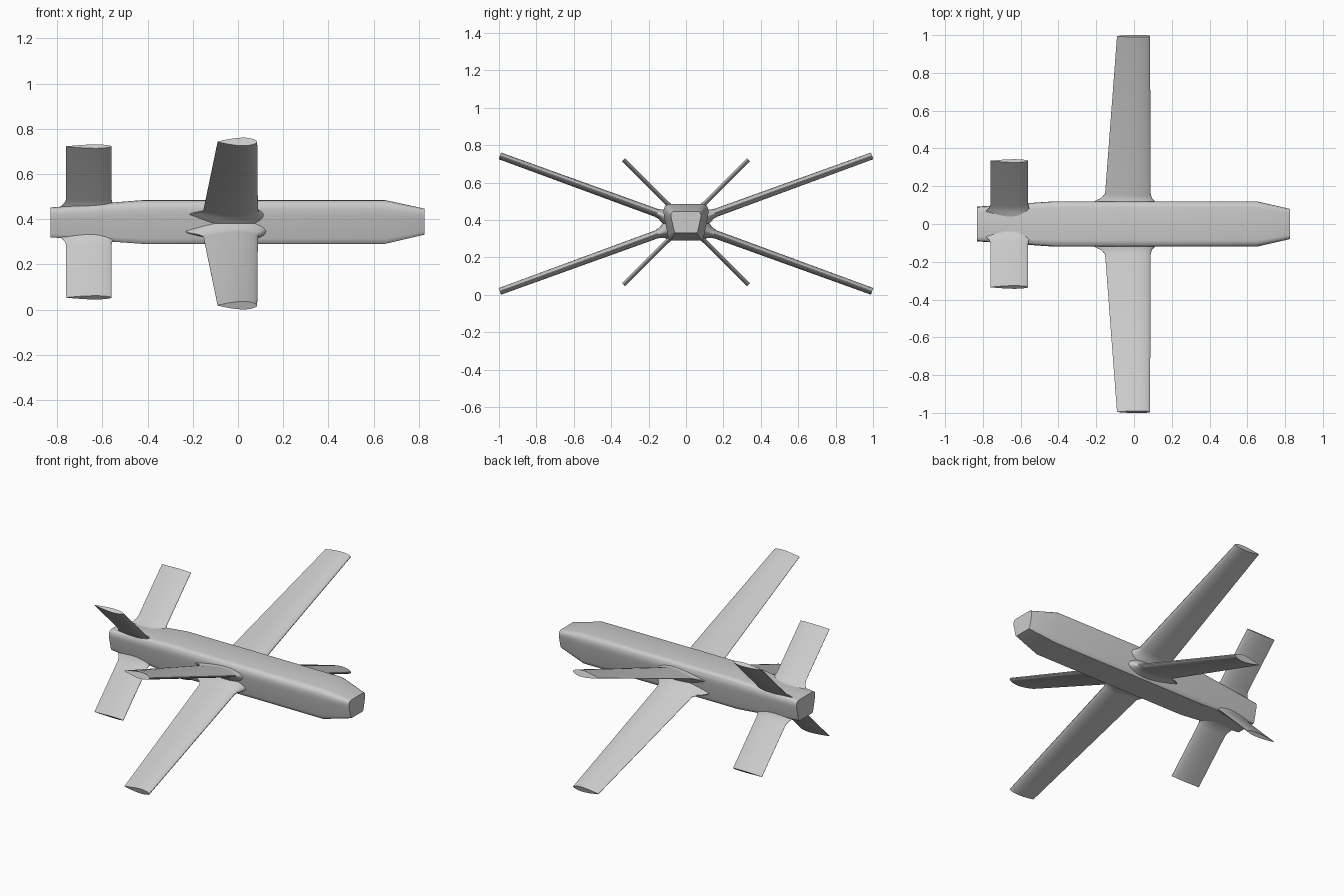
import bpy, bmesh, math

if "Cube" in bpy.data.objects:
    bpy.data.objects.remove(bpy.data.objects["Cube"])

grey = bpy.data.materials.new("light_grey")
grey.diffuse_color = (0.6, 0.6, 0.6, 1)
grey.use_nodes = True
grey.node_tree.nodes["Principled BSDF"].inputs["Base Color"].default_value = grey.diffuse_color


def loft(name, rings, angle=30):
    """Skin a list of equal-length closed rings and cap both ends."""
    bm = bmesh.new()
    vs = [[bm.verts.new(p) for p in ring] for ring in rings]
    n = len(vs[0])
    for a, b in zip(vs, vs[1:]):
        for i in range(n):
            j = (i + 1) % n
            bm.faces.new((a[i], a[j], b[j], b[i]))
    bm.faces.new(vs[0])
    bm.faces.new(vs[-1])
    bmesh.ops.recalc_face_normals(bm, faces=bm.faces)
    me = bpy.data.meshes.new(name)
    bm.to_mesh(me)
    bm.free()
    me.materials.append(grey)
    me.shade_smooth()
    me.set_sharp_from_angle(angle=math.radians(angle))
    ob = bpy.data.objects.new(name, me)
    bpy.context.collection.objects.link(ob)
    return ob


# Fuselage: half section (y, z as fraction of height), mirrored, then scaled
HALF = [(0.72, 1.0), (0.84, 0.985), (0.94, 0.94), (0.99, 0.87), (1.0, 0.78),
        (0.98, 0.66), (0.80, 0.12), (0.77, 0.05), (0.70, 0.0)]


def body_ring(x, w, z0, z1):
    half = [(x, y * w, z0 + f * (z1 - z0)) for y, f in HALF]
    return half + [(x, -y, z) for x, y, z in reversed(half)]


loft("fuselage", [
    body_ring(-0.83, 0.092, 0.32, 0.452),
    body_ring(-0.42, 0.12, 0.291, 0.485),
    body_ring(0.65, 0.12, 0.291, 0.485),
    body_ring(0.825, 0.08, 0.332, 0.447),
])

# Aerofoil outline: half thickness along the chord, trailing to leading edge
FOIL = [(0, 0.06), (0.15, 0.38), (0.3, 0.66), (0.45, 0.87), (0.6, 0.99),
        (0.72, 0.98), (0.84, 0.82), (0.93, 0.56), (0.98, 0.32), (1, 0.1)]


def fin(name, stations, angle, zc, sy, sz):
    """Stations: (distance from axis, trailing x, leading x, thickness)."""
    c, s = math.cos(math.radians(angle)), math.sin(math.radians(angle))
    outline = FOIL + [(u, -t) for u, t in reversed(FOIL)]
    rings = []
    for r, x0, x1, th in stations:
        ring = []
        for u, t in outline:
            h = t * th / 2
            ring.append((x0 + u * (x1 - x0), sy * (r * c - h * s),
                         zc + sz * (r * s + h * c)))
        rings.append(ring)
    return loft(name, rings, 40)


# Wings and tail fins with flared roots, in an X arrangement
WING = [(0.09, -0.25, 0.135, 0.11), (0.125, -0.215, 0.112, 0.078),
        (0.145, -0.175, 0.095, 0.055), (0.17, -0.153, 0.088, 0.045),
        (1.059, -0.09, 0.085, 0.038)]
TAIL = [(0.075, -0.80, -0.53, 0.065), (0.105, -0.777, -0.548, 0.038),
        (0.125, -0.765, -0.557, 0.028), (0.145, -0.76, -0.56, 0.024),
        (0.473, -0.76, -0.56, 0.024)]
for sy, side in ((-1, "near"), (1, "far")):
    for sz, level in ((1, "upper"), (-1, "lower")):
        fin(f"{level}_{side}_wing", WING, 20, 0.381, sy, sz)
        fin(f"{level}_{side}_tail_fin", TAIL, 45, 0.388, sy, sz)
